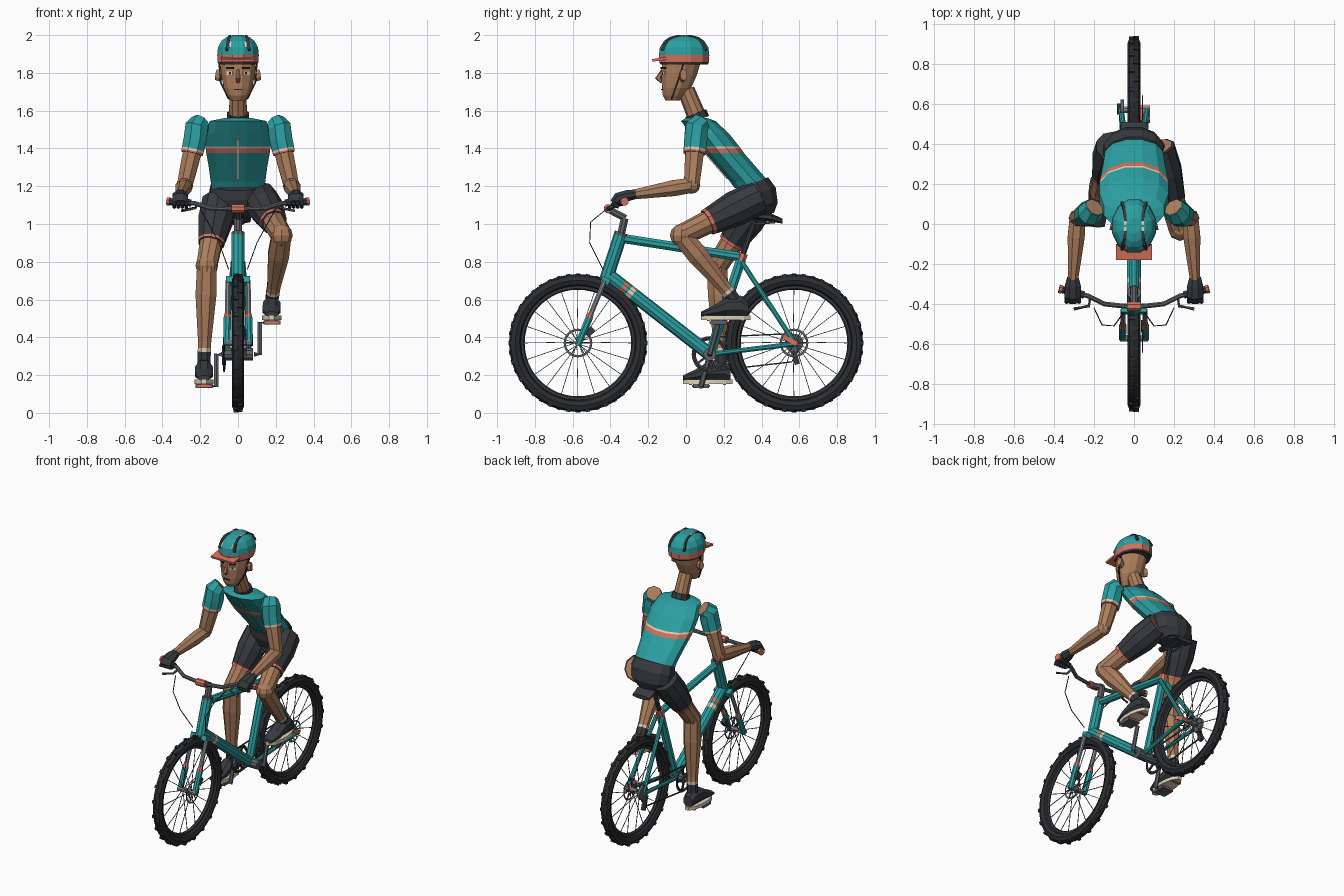
import bpy, bmesh, math
from mathutils import Vector as V, Matrix

if "Cube" in bpy.data.objects:
    bpy.data.objects.remove(bpy.data.objects["Cube"])

COLS = {"teal": (.025, .35, .36), "coral": (.68, .165, .11), "skin": (.42, .21, .11),
        "charcoal": (.038, .042, .049), "tyre_black": (.025, .027, .031), "grey": (.11, .12, .13),
        "silver": (.25, .27, .28), "cream": (.74, .65, .49), "hair": (.02, .014, .012)}
MATS = {}
for k, c in COLS.items():
    MATS[k] = bpy.data.materials.new(k)
    MATS[k].diffuse_color = (*c, 1)


def finish(name, bm, cols):
    me = bpy.data.meshes.new(name)
    bm.to_mesh(me)
    bm.free()
    for c in cols:
        me.materials.append(MATS[c])
    ob = bpy.data.objects.new(name, me)
    bpy.context.collection.objects.link(ob)
    return ob


def add_sweep(bm, pts, radii, n, axis, seg):
    """Loft ellipse rings along pts; seg holds one material index per segment."""
    pts = [V(p) for p in pts]
    rings = []
    for i, p in enumerate(pts):
        t = V(axis) if axis else (pts[min(i + 1, len(pts) - 1)] - pts[max(i - 1, 0)])
        t.normalize()
        ref = V((1, 0, 0)) if abs(t.x) < .8 else V((0, 0, 1))
        u = (ref - t * ref.dot(t)).normalized()
        v = t.cross(u)
        r = radii[i] if isinstance(radii, list) else radii
        ru, rv = r if isinstance(r, tuple) else (r, r)
        rings.append([bm.verts.new(p + u * ru * math.cos(a) + v * rv * math.sin(a))
                      for a in [(j + .5) * 2 * math.pi / n for j in range(n)]])
    for i in range(len(rings) - 1):
        for j in range(n):
            k = (j + 1) % n
            bm.faces.new((rings[i][j], rings[i][k], rings[i + 1][k], rings[i + 1][j])).material_index = seg[i]
    bm.faces.new(rings[0][::-1]).material_index = seg[0]
    bm.faces.new(rings[-1]).material_index = seg[-1]


def sweep(name, pts, radii, cols, n=8, axis=None):
    cols = [cols] * (len(pts) - 1) if isinstance(cols, str) else cols
    used = list(dict.fromkeys(cols))
    bm = bmesh.new()
    add_sweep(bm, pts, radii, n, axis, [used.index(c) for c in cols])
    return finish(name, bm, used)


def rods(name, paths, r, col, n=6):
    bm = bmesh.new()
    for p in paths:
        add_sweep(bm, p, r, n, None, [0] * (len(p) - 1))
    return finish(name, bm, [col])


def box(name, loc, size, col, rx=0, rz=0):
    bm = bmesh.new()
    bmesh.ops.create_cube(bm, size=1, matrix=Matrix.Translation(loc) @ Matrix.Rotation(rz, 4, 'Z')
                          @ Matrix.Rotation(rx, 4, 'X') @ Matrix.Diagonal((*size, 1)))
    return finish(name, bm, [col])


def ball(name, loc, r, col):
    bm = bmesh.new()
    bmesh.ops.create_uvsphere(bm, u_segments=8, v_segments=6, radius=r, matrix=Matrix.Translation(loc))
    return finish(name, bm, [col])


def ring(name, loc, R, r, col, n=40, m=8, flat=1.0):
    bpy.ops.mesh.primitive_torus_add(major_segments=n, minor_segments=m, major_radius=R, minor_radius=r,
                                     location=loc, rotation=(0, math.pi / 2, 0))
    ob = bpy.context.object
    ob.name, ob.scale.z = name, flat
    ob.data.materials.append(MATS[col])


def along(a, b, ts):
    return [V(a).lerp(V(b), t) for t in ts]


def polar(y, x, r, a):
    return V((x, y + r * math.cos(a), .37 + r * math.sin(a)))


# Wheels
for nm, y in (("front", -.572), ("rear", .572)):
    ring(nm + "_tyre", (0, y, .37), .332, .033, "tyre_black", 48)
    ring(nm + "_rim", (0, y, .37), .295, .013, "charcoal", 48, 6)
    bm = bmesh.new()
    for i in range(44):
        a = 2 * math.pi * i / 44
        m = Matrix.Translation(polar(y, .01 * (-1) ** i, .358, a)) @ Matrix.Rotation(a, 4, 'X')
        bmesh.ops.create_cube(bm, size=1, matrix=m @ Matrix.Diagonal((.028, .02, .021, 1)))
    finish(nm + "_tread_knobs", bm, ["tyre_black"])
    rods(nm + "_spokes", [[polar(y, .03 * (-1) ** i, .02, 2 * math.pi * i / 20 + .25 * (-1) ** (i // 2)),
                           polar(y, 0, .29, 2 * math.pi * i / 20)] for i in range(20)], .0025, "grey", 4)
    rods(nm + "_hub", [[(-.07, y, .37), (.07, y, .37)]], .017, "silver", 8)
    ring(nm + "_brake_disc", (.042, y, .37), .07, .006, "grey", 24, 4, .3)
    rods(nm + "_disc_arms", [[(.042, y, .37), polar(y, .042, .07, i * math.pi / 3)] for i in range(6)], .004, "grey", 4)
box("front_caliper", (.05, -.51, .43), (.03, .05, .035), "charcoal", .8)
box("rear_caliper", (.055, .55, .385), (.05, .085, .026), "coral", -.5)
rods("cassette", [[(-.05, .572, .37), (-.068, .572, .37)]], .05, "grey", 14)

# Frame
BB = (0, .126, .31)
sweep("head_tube", along((0, -.425, .70), (0, -.342, .955), (0, .05, .93, 1)), .036, ["grey", "teal", "grey"], 10)
sweep("top_tube", [(0, -.345, .925), (0, .295, .825)], .026, "teal")
sweep("down_tube", along((0, -.405, .725), BB, (0, .13, .165, .19, .235, 1)), .036,
      ["teal", "coral", "teal", "cream", "teal"], 10)
sweep("seat_tube", along(BB, (0, .302, .845), (0, .93, 1)), .028, ["teal", "coral"])
rods("seat_post", [[(0, .295, .82), (0, .365, 1.02)]], .016, "charcoal", 8)
rods("bottom_bracket", [[(-.08, .126, .31), (.08, .126, .31)]], .034, "grey", 10)
rods("rear_stays", [p for s in (-1, 1) for p in
                    ([(s * .035, .14, .312), (s * .065, .572, .365)],
                     [(s * .025, .295, .80), (s * .065, .572, .375)])], .014, "teal", 8)
box("fork_crown", (0, -.426, .70), (.125, .045, .035), "teal", -.4)
for s, sd in ((-1, "right"), (1, "left")):
    sweep(sd + "_fork_leg", along((s * .054, -.43, .70), (s * .058, -.572, .36), (0, .5, .58, 1)),
          [.014, .014, .021, .019], ["silver", "coral", "teal"])
sweep("saddle", [(0, .27, 1.045), (0, .36, 1.045), (0, .45, 1.035), (0, .51, 1.015)],
      [(.02, .018), (.035, .022), (.075, .024), (.07, .014)], "charcoal", 8, (0, 1, 0))
rods("saddle_rails", [[(s * .022, .31, 1.025), (s * .022, .37, 1.0), (s * .03, .47, 1.01)] for s in (-1, 1)], .006, "grey")

# Drivetrain
ring("chainring", (-.075, .126, .31), .085, .011, "charcoal", 28, 4, .4)
rods("chainring_arms", [[(-.075, .126, .31), (-.075, .126 + .085 * math.cos(a), .31 + .085 * math.sin(a))]
                        for a in [i * 2 * math.pi / 5 for i in range(5)]], .008, "charcoal", 4)
rods("chain", [[(-.072, .12, .40), (-.064, .565, .42)], [(-.072, .12, .22), (-.068, .56, .27), (-.064, .60, .34)]],
     .005, "charcoal", 4)
box("derailleur", (-.075, .575, .305), (.022, .028, .10), "charcoal", .3)
for s, sd, py, pz in ((-1, "right", .08, .142), (1, "left", .172, .478)):
    rods(sd + "_crank", [[(s * .085, .126, .31), (s * .115, .126, .31), (s * .115, py, pz), (s * .16, py, pz)]],
         .014, "grey")
    box(sd + "_pedal", (s * .18, py, pz), (.09, .085, .02), "grey")
    for e in (-1, 1):
        box(sd + "_pedal_reflector", (s * .18, py + e * .044, pz), (.07, .008, .011), "coral")

# Cockpit
rods("steerer", [[(0, -.345, .94), (0, -.325, 1.03)]], .022, "grey", 8)
rods("stem", [[(0, -.32, 1.03), (0, -.415, 1.08)]], .02, "grey", 8)
half = [(.04, -.412, 1.08), (.15, -.40, 1.085), (.23, -.36, 1.11), (.36, -.328, 1.118)]
rods("handlebar", [[(-x, y, z) for x, y, z in half[::-1]] + half], .013, "grey", 8)
rods("bar_clamp", [[(-.035, -.413, 1.08), (.035, -.413, 1.08)]], .024, "coral", 8)
for s, sd in ((-1, "right"), (1, "left")):
    sweep(sd + "_grip", along((s * .25, -.355, 1.112), (s * .375, -.324, 1.119), (0, .87, .88, 1)),
          [.02, .02, .023, .023], ["charcoal", "coral", "coral"])
    rods(sd + "_brake_lever", [[(s * .22, -.365, 1.10), (s * .225, -.41, 1.085), (s * .30, -.425, 1.07)]], .008, "grey")
    rods(sd + "_cable", [[(s * .20, -.42, 1.08), (s * .16, -.505, 1.01), (s * .10, -.51, .90), (s * .05, -.44, .76)]],
         .003, "tyre_black", 4)

# Legs and shoes: side, hip, knee, ankle, shoe shift
for s, sd, hip, knee, ank, dy, dz in (
        (-1, "right", (-.10, .385, 1.12), (-.165, .165, .78), (-.18, .185, .265), -.03, -.008),
        (1, "left", (.115, .38, 1.14), (.23, -.025, .94), (.178, .26, .595), -.01, 0)):
    sweep(sd + "_thigh", along(hip, knee, (0, .3, .62, .66, .661, 1)), [.092, .095, .073, .071, .062, .057],
          ["charcoal", "charcoal", "coral", "charcoal", "skin"], 10)
    if s > 0:
        sweep(sd + "_hip_patch", along(hip, knee, (-.012, .01)), .08, "skin", 10)
    ball(sd + "_knee", knee, .06, "skin")
    sweep(sd + "_calf", along(knee, ank, (0, .3, .78, .845, .885, 1)), [.056, .06, .038, .038, .038, .036],
          ["skin", "skin", "skin", "cream", "charcoal"])
    ax, ay, az = ank[0], ank[1] + dy, ank[2] + dz
    sweep(sd + "_shoe", [(ax, ay + d, az - .086 + h) for d, h in ((.08, .04), (.04, .058), (-.03, .055), (-.10, .032), (-.17, .014))],
          [(.038, .04), (.047, .058), (.05, .055), (.052, .032), (.036, .014)], "charcoal", 8, (0, -1, 0))
    sweep(sd + "_sole", [(ax, ay - .04, az - .103), (ax, ay - .04, az - .08)], (.053, .136), "cream", 12, (0, 0, 1))
    for d in (-.13, -.095, .05):
        box(sd + "_sole_tread", (ax, ay + d, az - .105), (.075, .016, .008), "coral")

# Torso
sweep("shorts_pelvis", [(0, .35, 1.212), (0, .372, 1.16), (0, .39, 1.09), (0, .40, 1.045)],
      [(.147, .095), (.158, .112), (.145, .102), (.09, .07)], "charcoal", 12)
body = [(1.19, .348, .143, .094), (1.225, .335, .15, .106), (1.30, .27, .16, .106), (1.375, .205, .174, .106),
        (1.40, .188, .177, .106), (1.41, .18, .178, .106), (1.48, .125, .178, .105), (1.545, .065, .155, .095),
        (1.56, .055, .08, .06)]
sweep("jersey", [(0, y, z) for z, y, a, b in body], [(a, b) for z, y, a, b in body],
      ["teal", "teal", "teal", "coral", "cream", "teal", "teal", "teal"], 12, (0, 0, 1))
rods("zip", [[(0, .218, 1.24), (0, .166, 1.30), (0, .101, 1.375), (0, .076, 1.41), (0, .028, 1.47)]], .006, "cream", 4)
sweep("neck", along((0, .065, 1.55), (0, 0, 1.71), (0, .22, .221, 1)), [.062, .06, .05, .046], ["charcoal", "charcoal", "skin"], 10)

# Arms
for s, sd in ((-1, "right"), (1, "left")):
    sh, el, wr = (s * .205, .06, 1.545), (s * .282, .03, 1.205), (s * .306, -.285, 1.155)
    top = [V((s * .197, .082, 1.54)), V((s * .219, .056, 1.51))]
    sweep(sd + "_sleeve", top + along(sh, el, (.28, .44, .475, .505)), [.052, .066, .066, .064, .063, .062],
          ["teal", "teal", "teal", "cream", "coral"])
    sweep(sd + "_shoulder_patch", along(*top, (-.06, .05)), .048, "skin")
    sweep(sd + "_upper_arm", along(sh, el, (.4, .7, 1)), [.054, .05, .044], "skin")
    ball(sd + "_elbow", el, .045, "skin")
    sweep(sd + "_forearm", along(el, wr, (0, .3, 1)), [.043, .046, .027], "skin")
    sweep(sd + "_glove", [(s * .306, -.265, 1.158), (s * .306, -.31, 1.15), (s * .306, -.36, 1.135), (s * .306, -.385, 1.11)],
          [(.03, .027), (.043, .032), (.045, .034), (.038, .022)], "charcoal", 8)
    for i in range(4):
        x = s * (.275 + .021 * i)
        rods(sd + "_finger", [[(x, -.37, 1.13), (x, -.39, 1.105), (x, -.355, 1.09)]], .011, "charcoal")

# Head and face
skull = [(1.655, -.07, .04, .04), (1.68, -.063, .058, .062), (1.72, -.05, .078, .08), (1.79, -.036, .092, .098),
         (1.88, -.02, .10, .108)]
sweep("head", [(0, y, z) for z, y, a, b in skull], [(a, b) for z, y, a, b in skull], "skin", 12, (0, 0, 1))
sweep("nose", [(0, -.122, 1.82), (0, -.147, 1.77), (0, -.128, 1.752)], [.007, (.014, .017), .01], "skin", 6)
box("mouth", (0, -.128, 1.712), (.044, .008, .007), "hair")
for s, sd in ((-1, "right"), (1, "left")):
    box(sd + "_eye", (s * .042, -.119, 1.798), (.036, .009, .018), "cream", 0, s * .54)
    box(sd + "_pupil", (s * .041, -.121, 1.798), (.012, .009, .014), "hair", 0, s * .54)
    box(sd + "_brow", (s * .042, -.121, 1.826), (.044, .009, .01), "hair", 0, s * .54)
    sweep(sd + "_ear", [(s * .085, -.02, 1.785), (s * .115, -.012, 1.79)], [(.035, .018), (.03, .02)], "skin", 8)
    rods(sd + "_strap", [[(s * .10, -.01, 1.86), (s * .092, -.045, 1.75), (s * .05, -.075, 1.665)]], .006, "hair", 4)
rods("chin_strap", [[(-.05, -.075, 1.662), (.05, -.075, 1.662)]], .005, "hair", 4)

# Helmet
dome = [(1.845, .106, .13), (1.857, .112, .136), (1.894, .114, .138), (1.935, .11, .133), (1.97, .09, .11),
        (1.99, .062, .08), (2.0, .03, .04)]
sweep("helmet", [(0, -.01, z) for z, a, b in dome], [(a, b) for z, a, b in dome],
      ["charcoal", "coral", "teal", "teal", "teal", "teal"], 12, (0, 0, 1))
box("visor", (0, -.14, 1.872), (.18, .078, .014), "coral", .15)
for s, sd in ((-1, "right"), (1, "left")):
    for e in (-1, 1):
        rods(sd + "_vent", [[(s * .06, -.01 + e * .117, 1.92), (s * .052, -.01 + e * .092, 1.967),
                             (s * .045, -.01 + e * .058, 1.987), (s * .043, -.01 + e * .025, 1.991)]], .01, "charcoal", 4)
        rods(sd + "_vent_trim", [[(s * .045, -.01 + e * .025, 1.993), (s * .043, -.01 + e * .005, 1.994)]], .008, "cream", 4)
    rods(sd + "_front_trim", [[(s * .042, -.126, 1.935), (s * .038, -.108, 1.962)]], .007, "cream", 4)

for m in bpy.data.materials:
    if m.users and not m.is_grease_pencil:
        m.use_nodes = True
        m.node_tree.nodes["Principled BSDF"].inputs["Base Color"].default_value = m.diffuse_color
